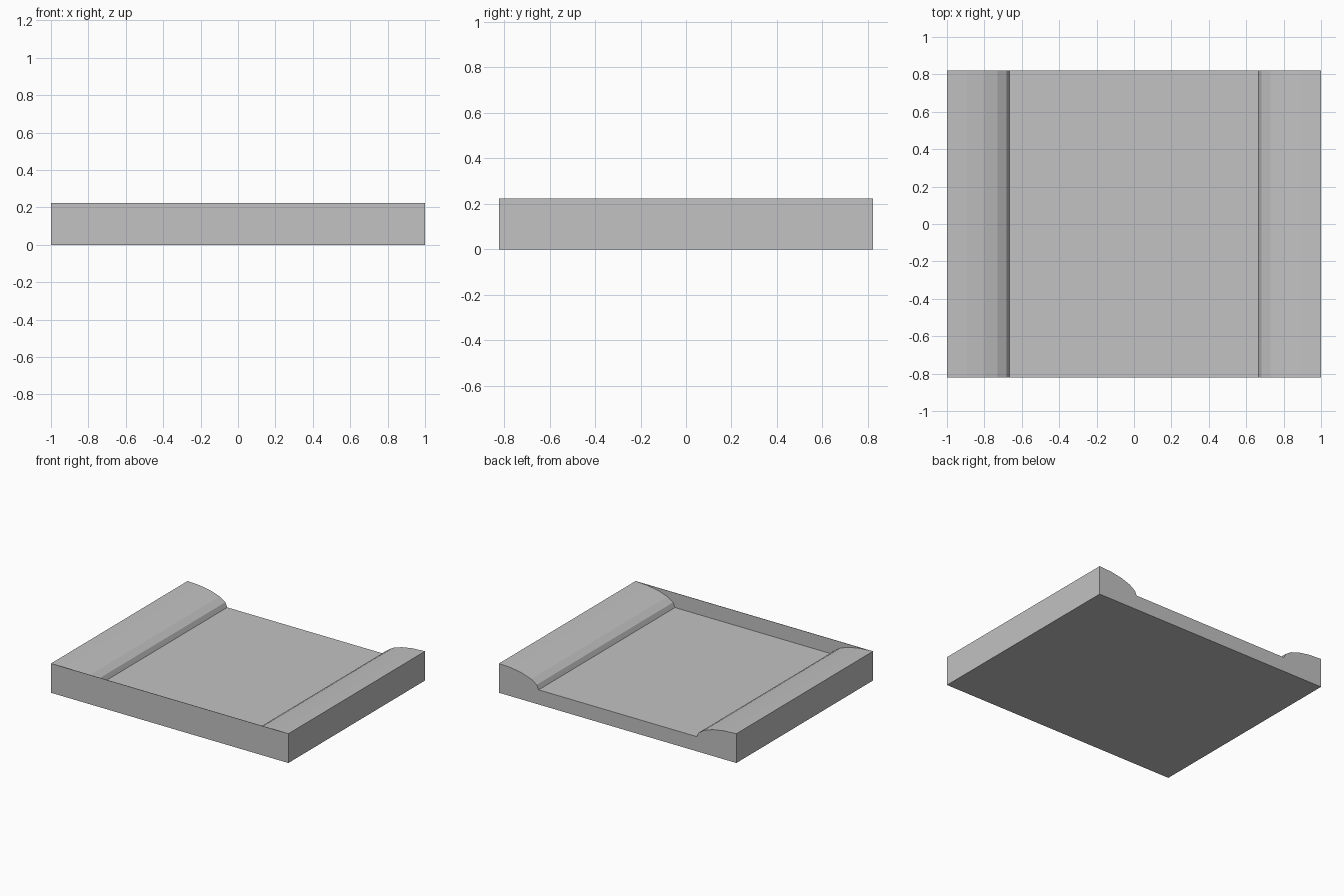
import bpy
import bmesh
from math import sin, cos, pi

cube = bpy.data.objects.get("Cube")
if cube:
    bpy.data.objects.remove(cube)

HALF_WIDTH, HALF_DEPTH, HEIGHT = 1.0, 0.822, 0.223
FLOOR = HEIGHT / 2
ROLL_WIDTH = 0.334
STEPS = 5
PANEL = 0.003

grey = bpy.data.materials.new("light_grey")
grey.use_nodes = True
colour = (0.54, 0.54, 0.54, 1)
grey.diffuse_color = colour
grey.node_tree.nodes["Principled BSDF"].inputs["Base Color"].default_value = colour


def extrude_profile(name, profile, y_front, y_back):
    """Make a flat-shaded solid from an x-z outline extruded along y."""
    bm = bmesh.new()
    face = bm.faces.new([bm.verts.new((x, y_front, z)) for x, z in profile])
    moved = bmesh.ops.extrude_face_region(bm, geom=[face], use_keep_orig=True)["geom"]
    verts = [v for v in moved if isinstance(v, bmesh.types.BMVert)]
    bmesh.ops.translate(bm, verts=verts, vec=(0, y_back - y_front, 0))
    bmesh.ops.recalc_face_normals(bm, faces=bm.faces)
    mesh = bpy.data.meshes.new(name)
    bm.to_mesh(mesh)
    bm.free()
    mesh.materials.append(grey)
    obj = bpy.data.objects.new(name, mesh)
    bpy.context.collection.objects.link(obj)
    return obj


# Base with a sunken floor between two rounded side rolls
angles = [i * pi / 2 / STEPS for i in range(STEPS + 1)]
roll = [(HALF_WIDTH - ROLL_WIDTH * sin(a), FLOOR + (HEIGHT - FLOOR) * cos(a)) for a in angles]
half = [(HALF_WIDTH, 0)] + roll
profile = half + [(-x, z) for x, z in reversed(half)]
extrude_profile("base_with_side_rolls", profile, -HALF_DEPTH + PANEL, HALF_DEPTH)

# Thin full-height panel closing the front
rectangle = [(-HALF_WIDTH, 0), (HALF_WIDTH, 0), (HALF_WIDTH, HEIGHT), (-HALF_WIDTH, HEIGHT)]
extrude_profile("front_panel", rectangle, -HALF_DEPTH, -HALF_DEPTH + PANEL)
